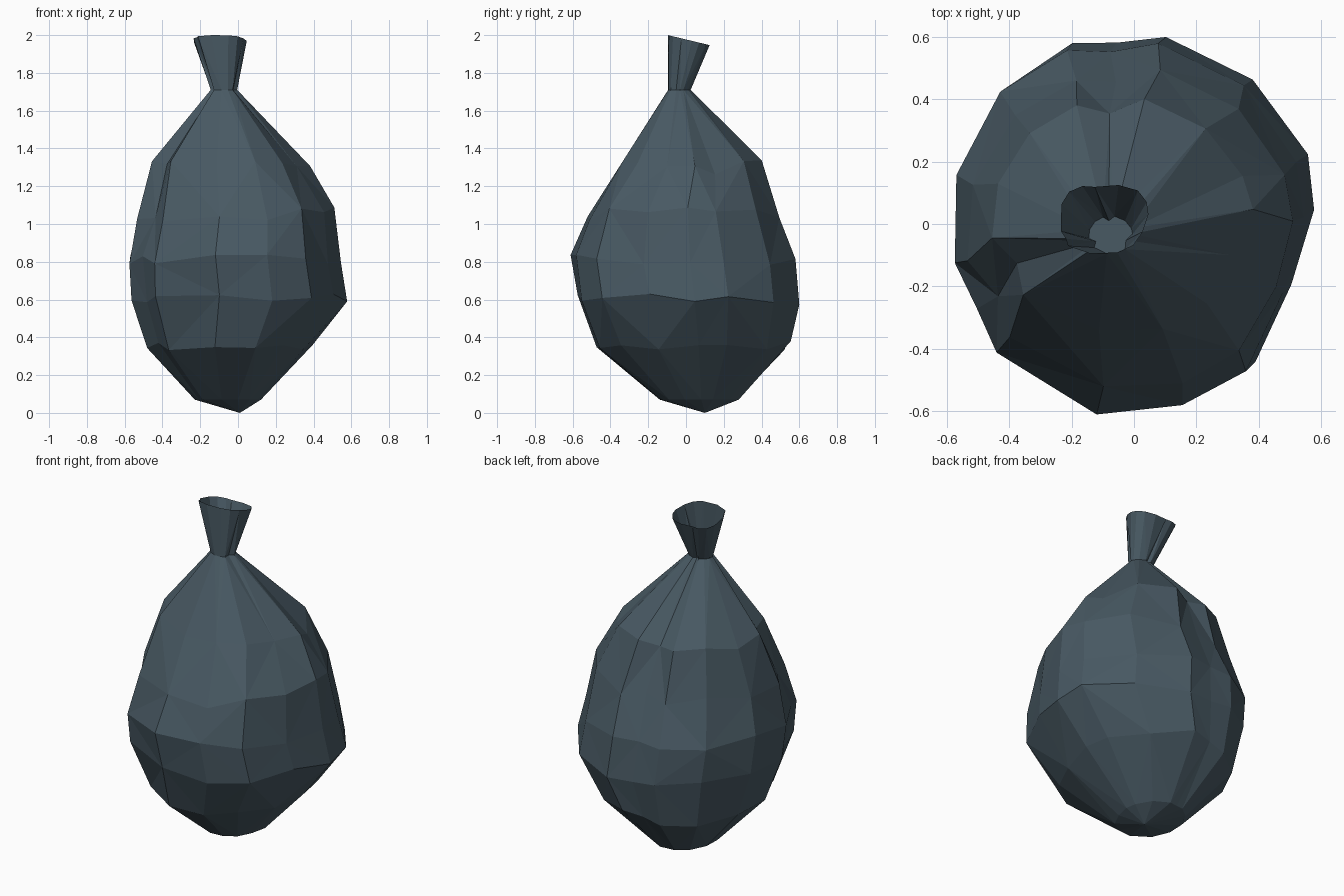
import bpy, bmesh, random
from math import radians, sin, cos, copysign

if "Cube" in bpy.data.objects:
    bpy.data.objects.remove(bpy.data.objects["Cube"])

random.seed(11)

# Horizontal sections: z, x min, x max, y min, y max, pleat depth, unevenness
SECTIONS = [
    (0.07, -0.23, 0.12, -0.14, 0.28, 0.04, 0.00),
    (0.35, -0.48, 0.39, -0.47, 0.55, 0.05, 0.015),
    (0.60, -0.575, 0.58, -0.58, 0.61, 0.06, 0.015),
    (0.81, -0.585, 0.545, -0.61, 0.59, 0.06, 0.015),
    (1.05, -0.53, 0.515, -0.53, 0.495, 0.07, 0.02),
    (1.30, -0.455, 0.375, -0.345, 0.40, 0.11, 0.02),
    (1.71, -0.145, -0.005, -0.095, 0.025, 0.25, 0.00),
    (1.98, -0.235, 0.045, -0.095, 0.125, 0.06, 0.00),
]
# Directions of the facet columns; the pleats are folded inward
ANGLES = [3, 20, 49, 80, 96, 110, 135, 164, 191, 207, 222, 260, 288, 311, 338]
PLEATS = {96, 207, 338}


def section(bm, z, x0, x1, y0, y1, depth, rough):
    cx, cy = ((x0 + x1) / 2, (y0 + y1) / 2)
    ring = []
    for i, a in enumerate(ANGLES):
        c, s = cos(radians(a)), sin(radians(a))
        if z > 1.9 and a < 270:           # squarish mouth, one corner cut
            c, s = (copysign(abs(v) ** 0.65, v) for v in (c, s))
        k = 1 - depth if a in PLEATS else 1.0
        k *= 1.01 + random.uniform(-rough, rough)
        x = cx + c * k * (x1 - x0) / 2
        y = cy + s * k * (y1 - y0) / 2
        dz = random.uniform(-2 * rough, 2 * rough)
        if z > 1.9:                       # slanted open mouth
            dz = -0.24 * y - 0.003
        ring.append(bm.verts.new((x, y, z + dz)))
    return ring


# Sack: body, pinched neck and flared open mouth in one sheet
bm = bmesh.new()
rings = [section(bm, *s) for s in SECTIONS]
n = len(ANGLES)
tip = bm.verts.new((0.01, 0.10, 0))
for i in range(n):
    bm.faces.new((tip, rings[0][(i + 1) % n], rings[0][i]))
for r, (low, high) in enumerate(zip(rings, rings[1:])):
    for i in range(n):
        j = (i + 1) % n
        a, b, c, d = low[i], low[j], high[j], high[i]
        # alternating diagonals give the crumpled facets
        tris = ((a, b, c), (a, c, d)) if (i + r) % 2 else ((a, b, d), (b, c, d))
        for t in tris:
            bm.faces.new(t)
bmesh.ops.recalc_face_normals(bm, faces=bm.faces[:])

# Pinch closing the neck at the foot of the mouth
pinch = bm.verts.new((-0.08, -0.04, 1.71))
neck = rings[-2]
for i in range(n):
    bm.faces.new((pinch, neck[i], neck[(i + 1) % n]))

mesh = bpy.data.meshes.new("sack")
bm.to_mesh(mesh)
bm.free()
sack = bpy.data.objects.new("sack", mesh)
bpy.context.collection.objects.link(sack)

# Dark slate plastic
mat = bpy.data.materials.new("slate_plastic")
mat.diffuse_color = (0.065, 0.1, 0.125, 1)
mat.use_nodes = True
mat.node_tree.nodes["Principled BSDF"].inputs["Base Color"].default_value = mat.diffuse_color
mesh.materials.append(mat)
